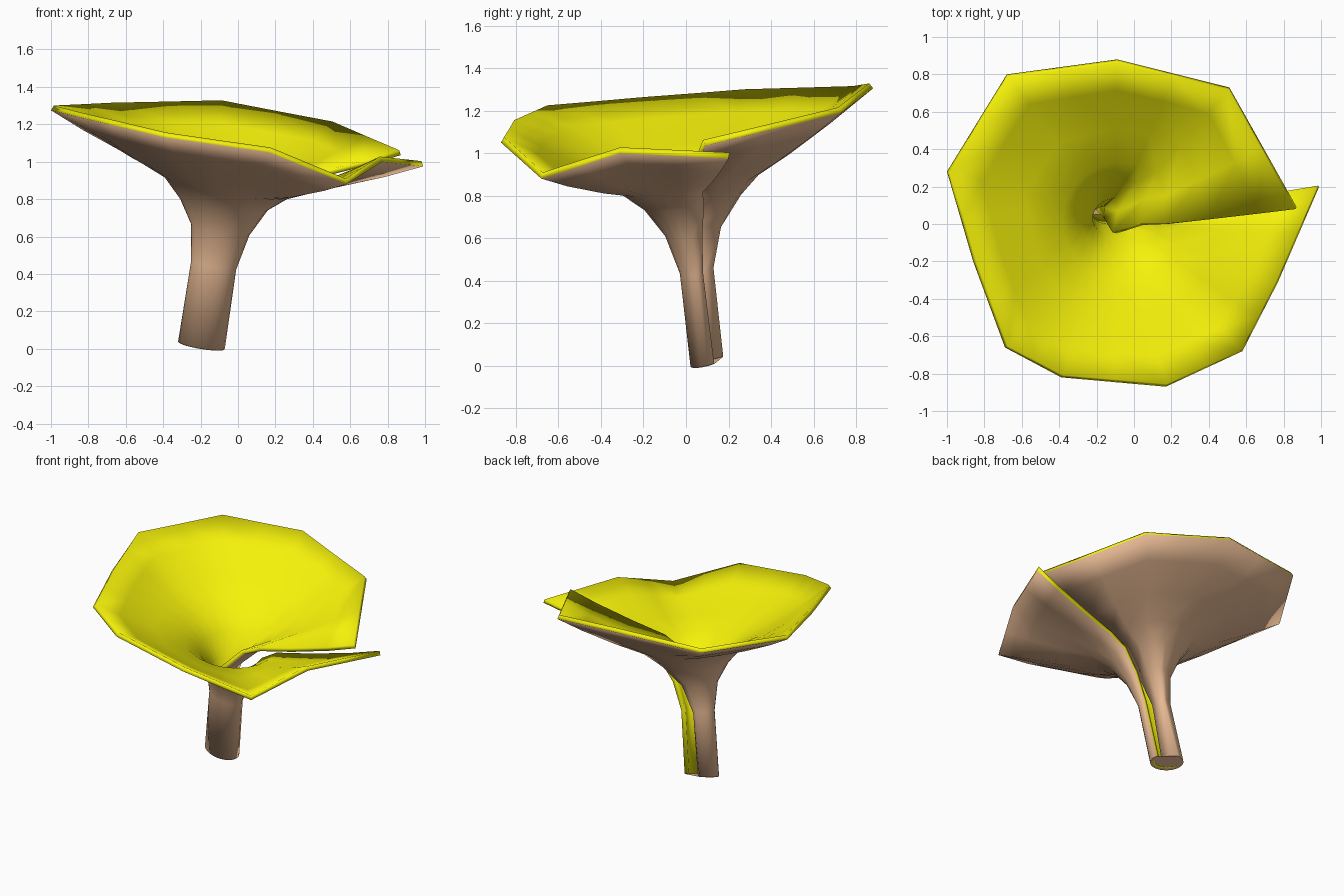
import bpy, bmesh
from math import cos, sin, radians
from mathutils import Vector

if "Cube" in bpy.data.objects:
    bpy.data.objects.remove(bpy.data.objects["Cube"])


def material(name, color):
    m = bpy.data.materials.new(name)
    m.diffuse_color = color
    m.use_nodes = True
    m.node_tree.nodes["Principled BSDF"].inputs["Base Color"].default_value = m.diffuse_color
    return m


tan = material("tan_outside", (0.82, 0.50, 0.30, 1))
yellow = material("yellow_inside", (0.92, 0.89, 0.003, 1))

# Stem and throat rings: left (x, z), right (x, z), front (y, z), back (y, z), angle blend
RINGS = [
    ((-.32, .04), (-.07, .00), (.02, .00), (.178, .04), 0),
    ((-.25, .48), (-.01, .43), (-.03, .43), (.13, .45), .15),
    ((-.25, .66), (.06, .60), (-.10, .62), (.165, .66), .4),
    ((-.31, .79), (.16, .73), (-.20, .75), (.26, .82), .8),
    ((-.40, .92), (.27, .80), (-.32, .83), (.35, .92), 1),
]
# Rim corners from the inner seam edge round to the overlapping outer flap
RIM = [(.87, .09, 1.035), (.51, .73, 1.19), (-.09, .88, 1.305), (-.68, .80, 1.29),
       (-1, .28, 1.275), (-.86, -.20, 1.24), (-.69, -.66, 1.20), (-.39, -.82, 1.13),
       (.17, -.87, 1.05), (.58, -.68, .88), (.77, -.31, 1.00), (.99, .20, .975)]
RIM_ANGLE = [6, 55, 96, 130, 164, 193, 224, 245, 281, 310, 338, 371]
STEM_ANGLE = [90, 106, 122, 142, 168, 193, 220, 245, 280, 310, 340, 385]
# Tucked-in seam edge, from the foot upward, and the bulge of the curl beside it
SEAM = [(-.17, .08, .02), (-.13, .03, .45), (-.09, -.05, .67),
        (.05, -.005, .81), (.18, .0, .865)]
CURL = [(.01, .01, 0), (.01, .01, 0), (.025, .01, 0), (.04, .02, -.01), (.03, .01, -.01)]


def doubled(values):
    # insert a midpoint between neighbours
    out = [values[0]]
    for a, b in zip(values, values[1:]):
        out += [(a + b) / 2, b]
    return out


rim = doubled([Vector(p) for p in RIM])
rim_angle = doubled(RIM_ANGLE)
stem_angle = doubled(STEM_ANGLE)


def ring_point(ring, col):
    (xl, zl), (xr, zr), (yf, zf), (yb, zb), mix = ring
    a = radians(stem_angle[col] + (rim_angle[col] - stem_angle[col]) * mix)
    return Vector(((xl + xr) / 2 + (xr - xl) / 2 * cos(a),
                   (yf + yb) / 2 + (yb - yf) / 2 * sin(a),
                   (zl + zr + zf + zb) / 4 + (zr - zl) / 2 * cos(a) + (zb - zf) / 2 * sin(a)))


rows = []
for ring, seam, curl in zip(RINGS, SEAM, CURL):
    row = [ring_point(ring, c) for c in range(len(rim))]
    row[0] = Vector(seam)
    row[1] = (row[0] + row[2]) / 2 + Vector(curl)
    rows.append(row)
# Flaring cap rows, sagging slightly between throat and rim
throat = rows[-1]
for s in (.33, .72):
    rows.append([a.lerp(b, s) - Vector((0, 0, .012)) for a, b in zip(throat, rim)])
rows.append(rim)


def make_object(name, bm, mats):
    mesh = bpy.data.meshes.new(name)
    bm.to_mesh(mesh)
    bm.free()
    for m in mats:
        mesh.materials.append(m)
    ob = bpy.data.objects.new(name, mesh)
    bpy.context.collection.objects.link(ob)
    bpy.ops.object.select_all(action='DESELECT')
    ob.select_set(True)
    bpy.context.view_layer.objects.active = ob
    return ob


# Rolled funnel: one open sheet, thickened inward, smooth right over the rim
bm = bmesh.new()
grid = [[bm.verts.new(p) for p in row] for row in rows]
for lo, hi in zip(grid, grid[1:]):
    for i in range(len(lo) - 1):
        bm.faces.new((lo[i], lo[i + 1], hi[i + 1], hi[i]))
funnel = make_object("mushroom_funnel", bm, [tan, yellow])
mod = funnel.modifiers.new("thickness", 'SOLIDIFY')
mod.thickness = .03
mod.offset = -1
mod.material_offset = 1
mod.material_offset_rim = 1
bpy.ops.object.modifier_apply(modifier=mod.name)
bpy.ops.object.shade_smooth()

# Foot closing the bottom of the stem
bm = bmesh.new()
bm.faces.new([bm.verts.new(p - Vector((0, 0, .002))) for p in reversed(rows[0][2:])])
make_object("stem_foot", bm, [tan])
